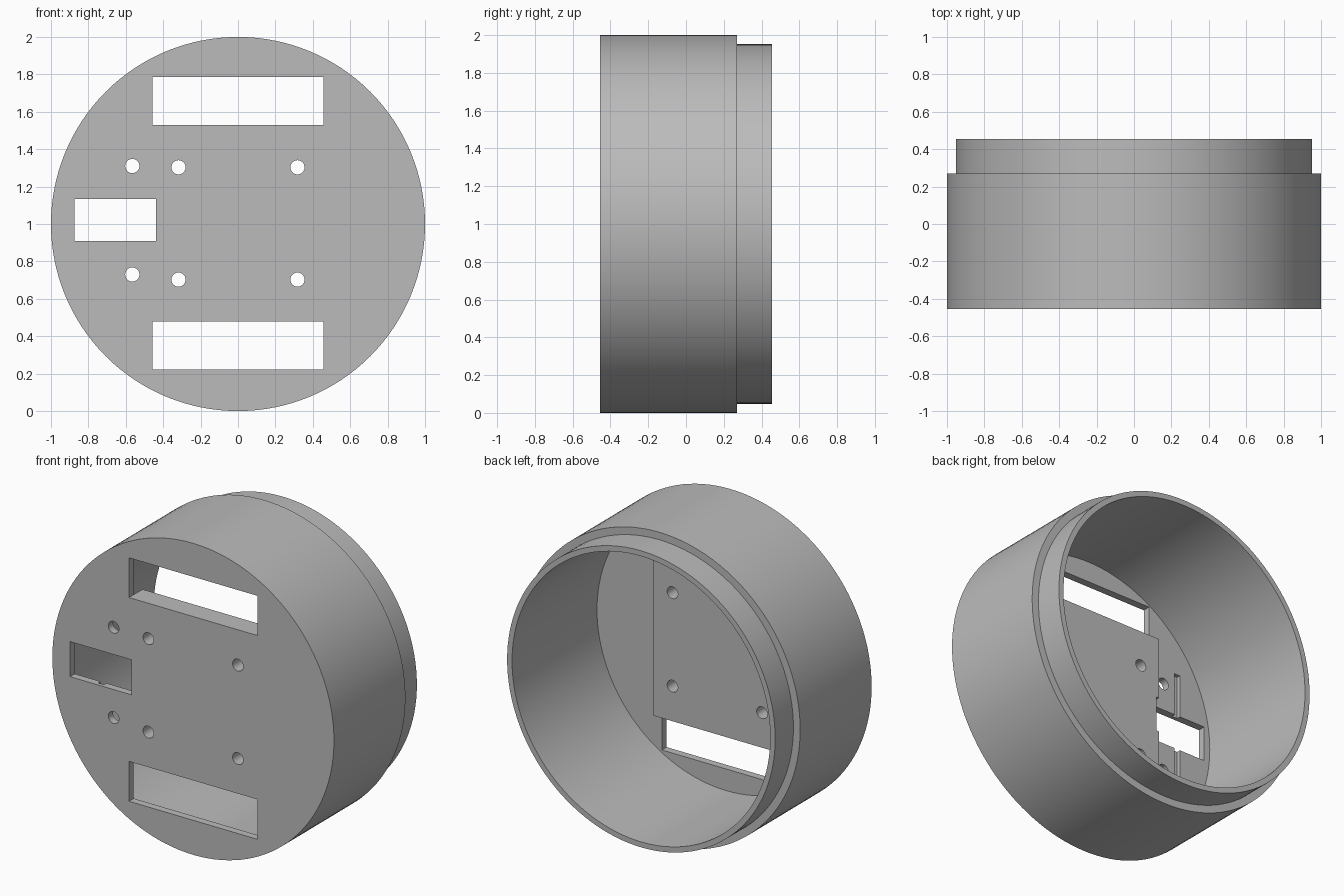
import bpy, bmesh, math
from mathutils import Matrix, Vector

cube = bpy.data.objects.get("Cube")
if cube:
    bpy.data.objects.remove(cube, do_unlink=True)

grey = bpy.data.materials.new("plain_grey")
grey.use_nodes = True
grey.diffuse_color = (0.5, 0.5, 0.5, 1)
grey.node_tree.nodes["Principled BSDF"].inputs["Base Color"].default_value = (0.5, 0.5, 0.5, 1)

FRONT, FLOOR, PLATE, SHOULDER, BACK = -0.455, -0.407, -0.317, 0.27, 0.455
INNER, LIP = 0.917, 0.952
SEGMENTS = 128


def add_box(bm, x0, x1, y0, y1, z0, z1):
    mat = (Matrix.Translation(((x0 + x1) / 2, (y0 + y1) / 2, (z0 + z1) / 2))
           @ Matrix.Diagonal((x1 - x0, y1 - y0, z1 - z0, 1)))
    bmesh.ops.create_cube(bm, size=1, matrix=mat)


def add_hole(bm, x, z, radius):
    mat = Matrix.Translation((x, FRONT, z)) @ Matrix.Rotation(math.pi / 2, 4, "X")
    bmesh.ops.create_cone(bm, cap_ends=True, segments=32, radius1=radius,
                          radius2=radius, depth=0.6, matrix=mat)


def finish(bm, name):
    bmesh.ops.recalc_face_normals(bm, faces=bm.faces)
    mesh = bpy.data.meshes.new(name)
    bm.to_mesh(mesh)
    bm.free()
    mesh.materials.append(grey)
    obj = bpy.data.objects.new(name, mesh)
    bpy.context.collection.objects.link(obj)
    return obj


# Round cup with a stepped lip, revolved about the y axis
bm = bmesh.new()
profile = [(0, FRONT), (1, FRONT), (1, SHOULDER), (LIP, SHOULDER),
           (LIP, BACK), (INNER, BACK), (INNER, FLOOR), (0, FLOOR)]
verts = [bm.verts.new((r, y, 1)) for r, y in profile]
edges = [bm.edges.new(pair) for pair in zip(verts, verts[1:])]
bmesh.ops.spin(bm, geom=verts + edges, cent=(0, 0, 1), axis=(0, 1, 0),
               angle=math.tau, steps=SEGMENTS, use_duplicate=False)
bmesh.ops.remove_doubles(bm, verts=bm.verts, dist=0.0005)
housing = finish(bm, "housing")

# Thicker mounting plate on the inner floor between the two long windows
bm = bmesh.new()
add_box(bm, -0.456, 0.456, FLOOR, PLATE, 0.478, 1.53)
plate = finish(bm, "mounting_plate")

# Cutters: windows, screw holes and wire grooves
bm = bmesh.new()
for x0, x1, z0, z1 in [(-0.456, 0.456, 1.53, 1.785), (-0.456, 0.456, 0.222, 0.478),
                       (-0.875, -0.438, 0.91, 1.135)]:
    add_box(bm, x0, x1, -0.6, -0.2, z0, z1)
for x, z in [(-0.565, 1.31), (-0.565, 0.73)] + [(sx * 0.318, z) for sx in (-1, 1) for z in (0.703, 1.303)]:
    add_hole(bm, x, z, 0.038)
openings = finish(bm, "openings_cutter")
bm = bmesh.new()
add_box(bm, -0.69, -0.65, FLOOR - 0.025, FLOOR + 0.05, 0.635, 1.41)
groove = finish(bm, "groove_cutter")


def cut(obj, cutters):
    for cutter in cutters:
        mod = obj.modifiers.new("cut", "BOOLEAN")
        mod.operation, mod.solver, mod.object = "DIFFERENCE", "EXACT", cutter
    bpy.context.view_layer.update()
    baked = bpy.data.meshes.new_from_object(obj.evaluated_get(bpy.context.evaluated_depsgraph_get()))
    obj.modifiers.clear()
    obj.data = baked


cut(housing, [openings, groove])
cut(plate, [openings])
for cutter in (openings, groove):
    bpy.data.objects.remove(cutter, do_unlink=True)

# Smooth curved walls, crisp edges
bpy.ops.object.select_all(action="DESELECT")
for obj in (housing, plate):
    obj.select_set(True)
bpy.context.view_layer.objects.active = housing
bpy.ops.object.shade_smooth_by_angle(angle=math.radians(30))
